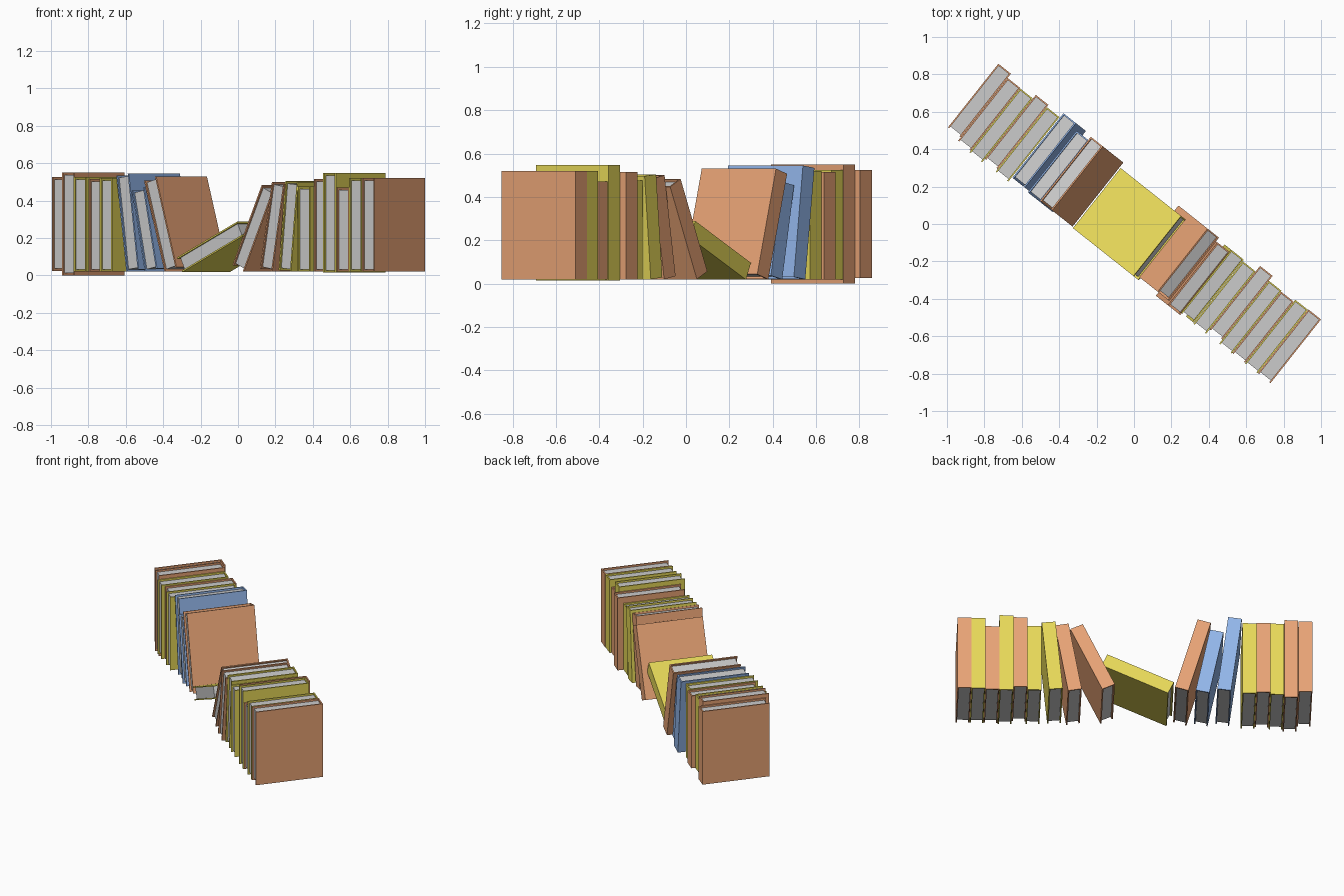
import bpy, bmesh
from math import radians, sin
from mathutils import Matrix

if "Cube" in bpy.data.objects:
    bpy.data.objects.remove(bpy.data.objects["Cube"])

T = 0.0868         # thickness shared by all books
BOARD = 0.008      # cover board thickness
INSET = 0.012      # page block set back from the cover edges
ROW = Matrix.Rotation(radians(-38.4), 4, 'Z')


def material(name, rgb):
    m = bpy.data.materials.new(name)
    m.diffuse_color = (*rgb, 1)
    m.use_nodes = True
    m.node_tree.nodes["Principled BSDF"].inputs["Base Color"].default_value = m.diffuse_color
    return m


COLOURS = {
    'red': material('red_cover', (0.81, 0.37, 0.18)),
    'yellow': material('yellow_cover', (0.80, 0.69, 0.10)),
    'blue': material('blue_cover', (0.29, 0.47, 0.83)),
}


def prism(name, outline, z0, z1, matrix, mat=None):
    """Extrude a flat outline from z0 to z1."""
    bm = bmesh.new()
    face = bm.faces.new([bm.verts.new((x, y, z0)) for x, y in outline])
    top = bmesh.ops.extrude_face_region(bm, geom=[face])['geom']
    bmesh.ops.translate(bm, vec=(0, 0, z1 - z0),
                        verts=[v for v in top if isinstance(v, bmesh.types.BMVert)])
    bmesh.ops.recalc_face_normals(bm, faces=bm.faces)
    mesh = bpy.data.meshes.new(name)
    bm.to_mesh(mesh)
    bm.free()
    if mat:
        mesh.materials.append(mat)
    ob = bpy.data.objects.new(name, mesh)
    ob.matrix_world = matrix
    bpy.context.collection.objects.link(ob)


def book(i, colour, s, lean, z, height, t0, t1):
    """s: bottom centre along the row, t0..t1: fore-edge to spine."""
    a = radians(lean)
    m = ROW @ Matrix.Translation((s, 0, z + T / 2 * abs(sin(a)))) @ Matrix.Rotation(a, 4, 'Y')
    h = T / 2 - 0.0005
    w = h - BOARD
    # U-shaped cover: two boards and a spine
    cover = [(-h, t0), (-w, t0), (-w, t1 - BOARD), (w, t1 - BOARD),
             (w, t0), (h, t0), (h, t1), (-h, t1)]
    prism(f'book_{i:02d}_cover', cover, 0, height, m, COLOURS[colour])
    # page block
    pages = [(-w, t0 + INSET), (w, t0 + INSET), (w, t1 - BOARD), (-w, t1 - BOARD)]
    prism(f'book_{i:02d}_pages', pages, INSET, height - INSET, m)


END = 1.101 - T / 2
books = [
    # upright books, left end
    ('red',    -END,         0, 0.025, 0.50, -0.213, 0.221),
    ('red',    -END + T,     0, 0.0,   0.55, -0.235, 0.192),
    ('yellow', -END + 2 * T, 0, 0.02,  0.505, -0.245, 0.190),
    ('red',    -END + 3 * T, 0, 0.02,  0.495, -0.222, 0.215),
    ('yellow', -END + 4 * T, 0, 0.02,  0.50, -0.240, 0.200),
    # leaning to the left
    ('blue',   -0.553, -7.5,  0.02, 0.518, -0.210, 0.230),
    ('blue',   -0.420, -11.5, 0.02, 0.442, -0.220, 0.200),
    ('red',    -0.290, -16,   0.02, 0.506, -0.215, 0.222),
    # fallen book in the gap
    ('yellow', -0.224, 65,    0.018, 0.455, -0.220, 0.190),
    # leaning to the right
    ('red',     0.164, 25,    0.02, 0.470, -0.205, 0.225),
    ('red',     0.372, 10,    0.02, 0.472, -0.228, 0.200),
    ('yellow',  0.490, 5.5,   0.02, 0.478, -0.215, 0.215),
    # upright books, right end
    ('yellow',  END - 5 * T, 0, 0.02, 0.455, -0.220, 0.205),
    ('red',     END - 4 * T, 0, 0.02, 0.495, -0.190, 0.243),
    ('yellow',  END - 3 * T, 0, 0.015, 0.532, -0.218, 0.210),
    ('red',     END - 2 * T, 0, 0.02, 0.450, -0.213, 0.205),
    ('yellow',  END - T,     0, 0.02, 0.50, -0.215, 0.218),
    ('red',     END,         0, 0.02, 0.50, -0.213, 0.221),
]
for i, spec in enumerate(books, 1):
    book(i, *spec)
